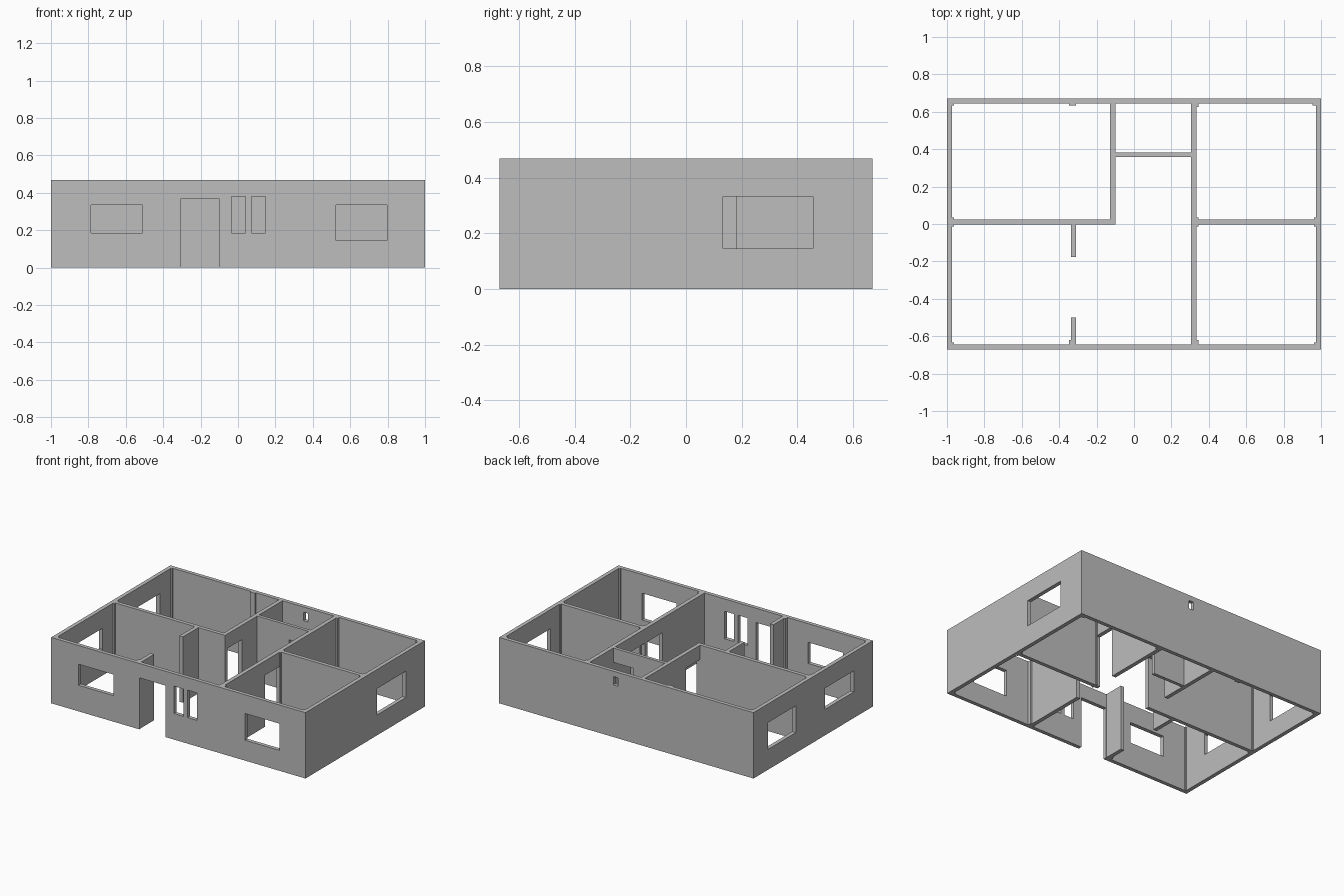
import bpy, bmesh
from mathutils import Vector

if "Cube" in bpy.data.objects:
    bpy.data.objects.remove(bpy.data.objects["Cube"])

H = 0.468            # wall height
DOOR = 0.366         # door head height
OX, OY = 1.0, 0.67   # outer half sizes
IX, IY = 0.972, 0.643  # inner half sizes

plaster = bpy.data.materials.new("plaster grey")
plaster.diffuse_color = (0.51, 0.51, 0.51, 1)
plaster.use_nodes = True
plaster.node_tree.nodes["Principled BSDF"].inputs["Base Color"].default_value = plaster.diffuse_color


def wall(name, axis, a0, a1, t0, t1, openings=()):
    """Wall running along axis from a0 to a1, from t0 to t1 across it.
    Each opening is (start, end, bottom, top)."""
    cuts = sorted({a0, a1, *(v for o in openings for v in o[:2])})
    levels = sorted({0, H, *(v for o in openings for v in o[2:])})

    def point(a, z):
        return (a, t0, z) if axis == 'x' else (t0, a, z)

    bm = bmesh.new()
    for l, r in zip(cuts, cuts[1:]):
        for b, t in zip(levels, levels[1:]):
            ca, cz = (l + r) / 2, (b + t) / 2
            if any(o[0] < ca < o[1] and o[2] < cz < o[3] for o in openings):
                continue
            bm.faces.new([bm.verts.new(point(*p))
                          for p in ((l, b), (r, b), (r, t), (l, t))])
    bmesh.ops.remove_doubles(bm, verts=bm.verts, dist=1e-5)
    # thicken the elevation into a solid wall
    ext = bmesh.ops.extrude_face_region(bm, geom=bm.faces[:], use_keep_orig=True)
    moved = [g for g in ext["geom"] if isinstance(g, bmesh.types.BMVert)]
    d = t1 - t0
    bmesh.ops.translate(bm, verts=moved,
                        vec=Vector((0, d, 0) if axis == 'x' else (d, 0, 0)))
    bmesh.ops.recalc_face_normals(bm, faces=bm.faces)
    me = bpy.data.meshes.new(name)
    bm.to_mesh(me)
    bm.free()
    me.materials.append(plaster)
    ob = bpy.data.objects.new(name, me)
    bpy.context.collection.objects.link(ob)
    return ob


# outer walls with windows and the entrance
wall("front_wall", 'x', -OX, OX, -OY, -IY, [
    (-0.785, -0.51, 0.185, 0.335),
    (-0.307, -0.10, 0, DOOR),
    (-0.035, 0.04, 0.185, 0.38),
    (0.072, 0.147, 0.185, 0.38),
    (0.525, 0.797, 0.145, 0.335)])
wall("back_wall", 'x', -OX, OX, IY, OY, [(0.065, 0.102, 0.37, 0.43)])
wall("right_wall", 'y', -IY, IY, IX, OX, [(0.133, 0.457, 0.145, 0.332)])
wall("left_wall", 'y', -IY, IY, -OX, -IX, [
    (-0.457, -0.133, 0.185, 0.335),
    (0.195, 0.51, 0.145, 0.335)])

# room partitions with door openings
wall("long_partition", 'y', -IY, IY, 0.305, 0.334, [
    (-0.173, -0.003, 0, DOOR), (0.024, 0.18, 0, DOOR)])
wall("left_bedroom_side", 'y', -0.003, IY, -0.128, -0.10, [(0.024, 0.185, 0, DOOR)])
wall("left_bedroom_front", 'x', -IX, -0.128, -0.003, 0.024)
wall("right_bedroom_divider", 'x', 0.334, IX, -0.003, 0.024)
wall("bathroom_wall", 'x', -0.10, 0.305, 0.358, 0.381, [(0.15, 0.305, 0, DOOR)])
wall("stub_wall_back", 'y', -0.177, -0.003, -0.337, -0.309)
wall("stub_wall_front", 'y', -IY, -0.50, -0.337, -0.309)

# slim pilasters where columns stand proud of the walls: x0, x1, y0, y1
e = 0.01
pilasters = [
    (-IX, -IX + e, IY - e, IY), (-IX, -IX + e, -IY, -IY + e),
    (IX - 0.018, IX, IY - e, IY), (IX - e, IX, -IY, -IY + e),
    (-IX, -IX + e, 0.024, 0.024 + e), (-IX, -IX + e, -0.003 - e, -0.003),
    (IX - e, IX, 0.024, 0.024 + e), (IX - e, IX, -0.003 - e, -0.003),
    (-0.348, -0.31, IY - e, IY), (-0.348, -0.337, -IY, -0.62),
    (0.334, 0.345, -IY, -0.62), (0.334, 0.345, 0.625, IY),
    (0.334, 0.344, -0.003 - e, -0.003), (0.334, 0.344, 0.024, 0.024 + e),
]
for x0, x1, y0, y1 in pilasters:
    wall("pilaster", 'x', x0, x1, y0, y1)
